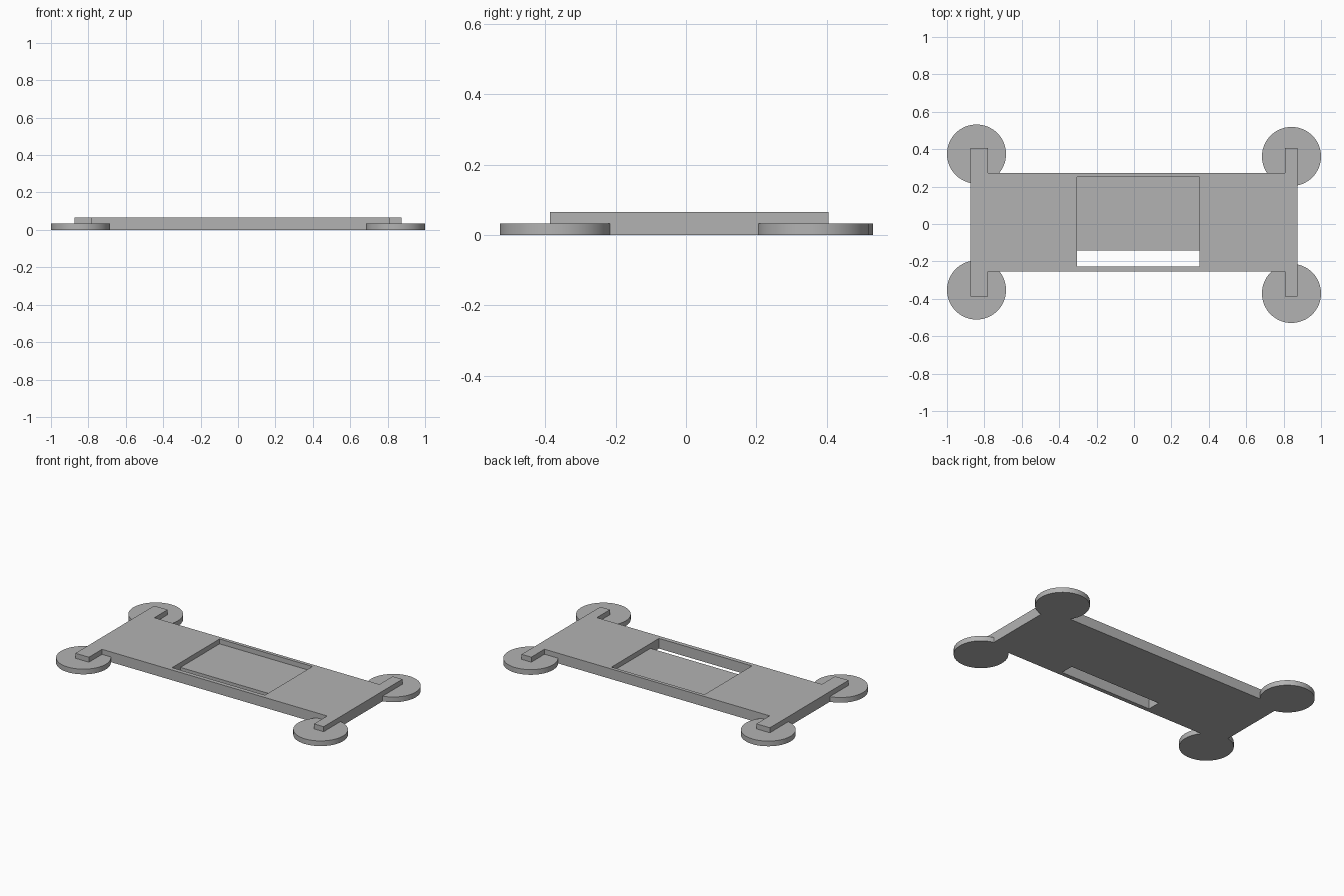
import bpy
import bmesh
import math

cube = bpy.data.objects.get("Cube")
if cube:
    bpy.data.objects.remove(cube, do_unlink=True)

HEIGHT = 0.065
DISC_HEIGHT = 0.033

grey = bpy.data.materials.new("plain grey")
grey.use_nodes = True
grey.diffuse_color = (0.45, 0.45, 0.45, 1)
grey.node_tree.nodes["Principled BSDF"].inputs["Base Color"].default_value = (0.45, 0.45, 0.45, 1)


def prism(name, outline, z0, z1):
    """Extrude a closed outline from z0 up to z1."""
    bm = bmesh.new()
    base = bm.faces.new([bm.verts.new((x, y, z0)) for x, y in outline])
    top = bmesh.ops.extrude_face_region(bm, geom=[base])["geom"]
    verts = [v for v in top if isinstance(v, bmesh.types.BMVert)]
    bmesh.ops.translate(bm, verts=verts, vec=(0, 0, z1 - z0))
    bmesh.ops.recalc_face_normals(bm, faces=bm.faces)
    mesh = bpy.data.meshes.new(name)
    bm.to_mesh(mesh)
    bm.free()
    mesh.materials.append(grey)
    obj = bpy.data.objects.new(name, mesh)
    bpy.context.collection.objects.link(obj)
    return obj


def rectangle(x0, x1, y0, y1):
    return [(x0, y0), (x1, y0), (x1, y1), (x0, y1)]


def circle(cx, cy, radius, sides=64):
    angles = [2 * math.pi * i / sides for i in range(sides)]
    return [(cx + radius * math.cos(a), cy + radius * math.sin(a)) for a in angles]


def combine(target, tool, operation):
    """Apply a boolean and remove the tool object."""
    mod = target.modifiers.new(operation.lower(), "BOOLEAN")
    mod.operation = operation
    mod.solver = "EXACT"
    mod.object = tool
    bpy.context.view_layer.objects.active = target
    bpy.ops.object.modifier_apply(modifier=mod.name)
    bpy.data.objects.remove(tool, do_unlink=True)


# H-shaped plate: wide middle with a bar at each end
end, left_in, right_in = 0.875, -0.78, 0.807
front, back, bar_front, bar_back = -0.255, 0.272, -0.387, 0.405
frame = prism("frame_plate", [
    (-end, bar_front), (left_in, bar_front), (left_in, front),
    (right_in, front), (right_in, bar_front), (end, bar_front),
    (end, bar_back), (right_in, bar_back), (right_in, back),
    (left_in, back), (left_in, bar_back), (-end, bar_back)], 0, HEIGHT)

# Corner discs under the bar ends
for cx, cy in [(-0.842, 0.374), (0.842, 0.361), (-0.842, -0.353), (0.842, -0.371)]:
    disc = prism("corner_disc", circle(cx, cy, 0.158), 0, DISC_HEIGHT)
    combine(frame, disc, "UNION")

# Shallow pocket, then a slot through its front edge
pocket = prism("pocket_cutter", rectangle(-0.305, 0.35, -0.228, 0.25), 0.034, 0.2)
combine(frame, pocket, "DIFFERENCE")
slot = prism("slot_cutter", rectangle(-0.305, 0.35, -0.228, -0.143), -0.1, 0.1)
combine(frame, slot, "DIFFERENCE")

# Smooth disc rims, sharp edges elsewhere
bpy.ops.object.select_all(action="DESELECT")
frame.select_set(True)
bpy.context.view_layer.objects.active = frame
bpy.ops.object.shade_smooth_by_angle(angle=math.radians(30))
